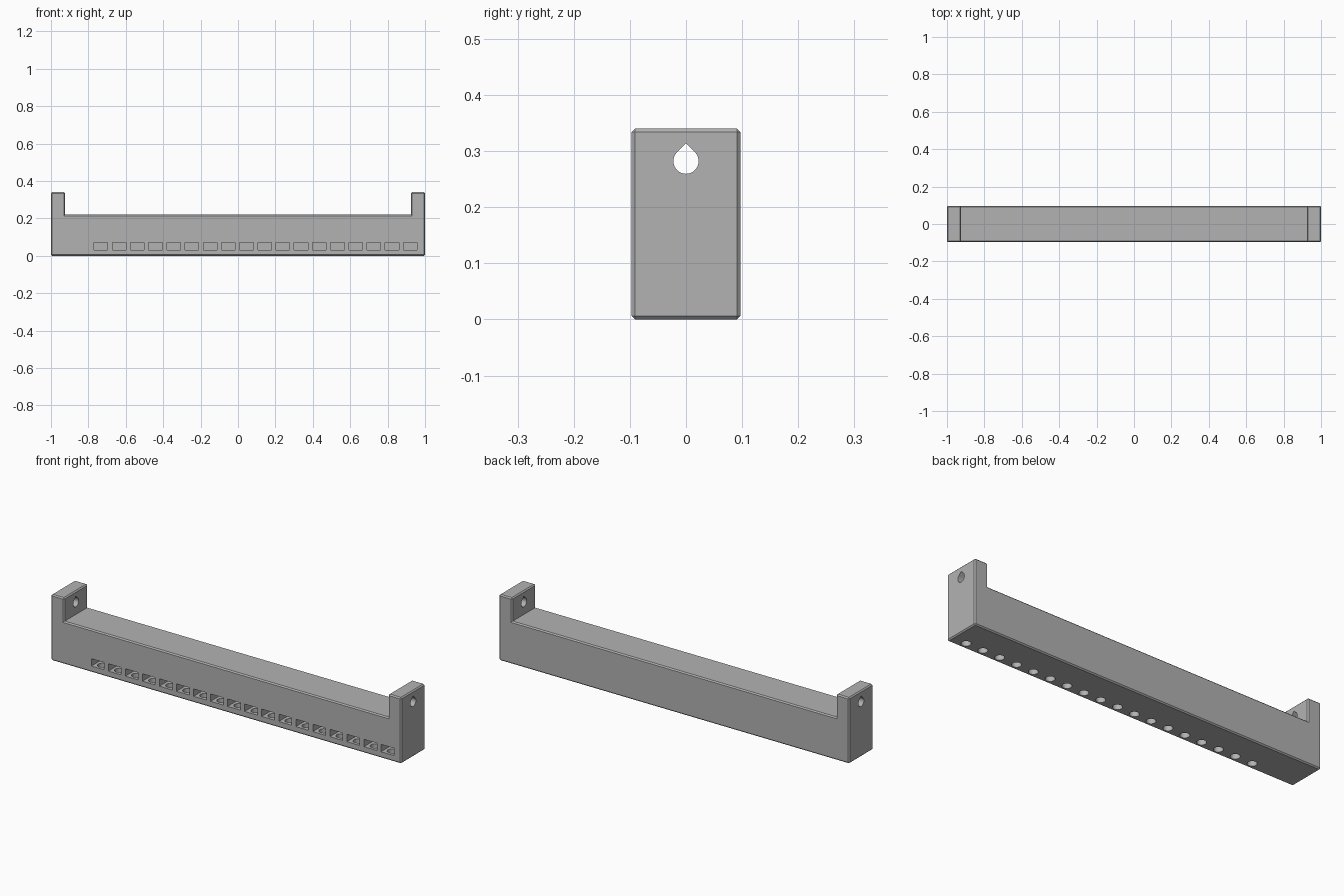
import bpy, bmesh, math
from mathutils import Matrix

cube = bpy.data.objects.get("Cube")
if cube:
    bpy.data.objects.remove(cube)

HALF_DEPTH, HEIGHT, DECK = 0.097, 0.34, 0.22
POST_INNER, CHAMFER = 0.925, 0.006
SLOTS, FIRST, LAST = 18, -0.733, 0.921
SLOT_X = [FIRST + (LAST - FIRST) * i / (SLOTS - 1) for i in range(SLOTS)]

grey = bpy.data.materials.new("plain grey")
grey.use_nodes = True
colour = (0.448, 0.448, 0.448, 1)
grey.diffuse_color = colour
grey.node_tree.nodes["Principled BSDF"].inputs["Base Color"].default_value = colour


def make_object(name, bm):
    bmesh.ops.recalc_face_normals(bm, faces=bm.faces)
    mesh = bpy.data.meshes.new(name)
    bm.to_mesh(mesh)
    bm.free()
    mesh.materials.append(grey)
    obj = bpy.data.objects.new(name, mesh)
    bpy.context.collection.objects.link(obj)
    return obj


def extrude_profile(bm, points, vector):
    face = bm.faces.new([bm.verts.new(p) for p in points])
    result = bmesh.ops.extrude_face_region(bm, geom=[face])
    verts = [v for v in result["geom"] if isinstance(v, bmesh.types.BMVert)]
    bmesh.ops.translate(bm, verts=verts, vec=vector)


def cut(target, cutter):
    cutter.hide_render = True
    mod = target.modifiers.new(cutter.name, 'BOOLEAN')
    mod.operation = 'DIFFERENCE'
    mod.solver = 'EXACT'
    mod.object = cutter
    bpy.context.view_layer.objects.active = target
    bpy.ops.object.modifier_apply(modifier=mod.name)
    bpy.data.objects.remove(cutter)


# Beam with an upright post at each end, chamfered on its outward edges
bm = bmesh.new()
right = [(1, 0), (1, HEIGHT), (POST_INNER, HEIGHT), (POST_INNER, DECK)]
outline = right + [(-x, z) for x, z in reversed(right)]
extrude_profile(bm, [(x, -HALF_DEPTH, z) for x, z in outline], (0, 2 * HALF_DEPTH, 0))
bmesh.ops.recalc_face_normals(bm, faces=bm.faces)
edges = [e for e in bm.edges if e.calc_face_angle_signed() > 0.1]
bmesh.ops.bevel(bm, geom=edges, offset=CHAMFER, segments=1, affect='EDGES')
beam = make_object("beam", bm)

# Teardrop hole through both posts
bm = bmesh.new()
radius, centre = 0.0225, 0.282
arc = [math.radians(135 + 270 * i / 24) for i in range(25)]
drop = [(-1.2, radius * math.cos(a), centre + radius * math.sin(a)) for a in arc]
drop.append((-1.2, 0, centre + radius * math.sqrt(2)))
extrude_profile(bm, drop, (2.4, 0, 0))
cut(beam, make_object("post_hole_cutter", bm))

# Row of rectangular slots in the front
bm = bmesh.new()
for x in SLOT_X:
    place = Matrix.Translation((x, -0.085, 0.051)) @ Matrix.Diagonal((0.073, 0.12, 0.038, 1))
    bmesh.ops.create_cube(bm, size=1, matrix=place)
cut(beam, make_object("slot_cutter", bm))

# Round hole under each slot
bm = bmesh.new()
for x in SLOT_X:
    bmesh.ops.create_cone(bm, cap_ends=True, segments=24, radius1=0.0225, radius2=0.0225,
                          depth=0.2, matrix=Matrix.Translation((x, -0.06, 0.02)))
cut(beam, make_object("screw_hole_cutter", bm))

# Smooth hole walls, crisp edges elsewhere
bpy.ops.object.select_all(action='DESELECT')
beam.select_set(True)
bpy.context.view_layer.objects.active = beam
bpy.ops.object.shade_smooth_by_angle(angle=math.radians(25))
